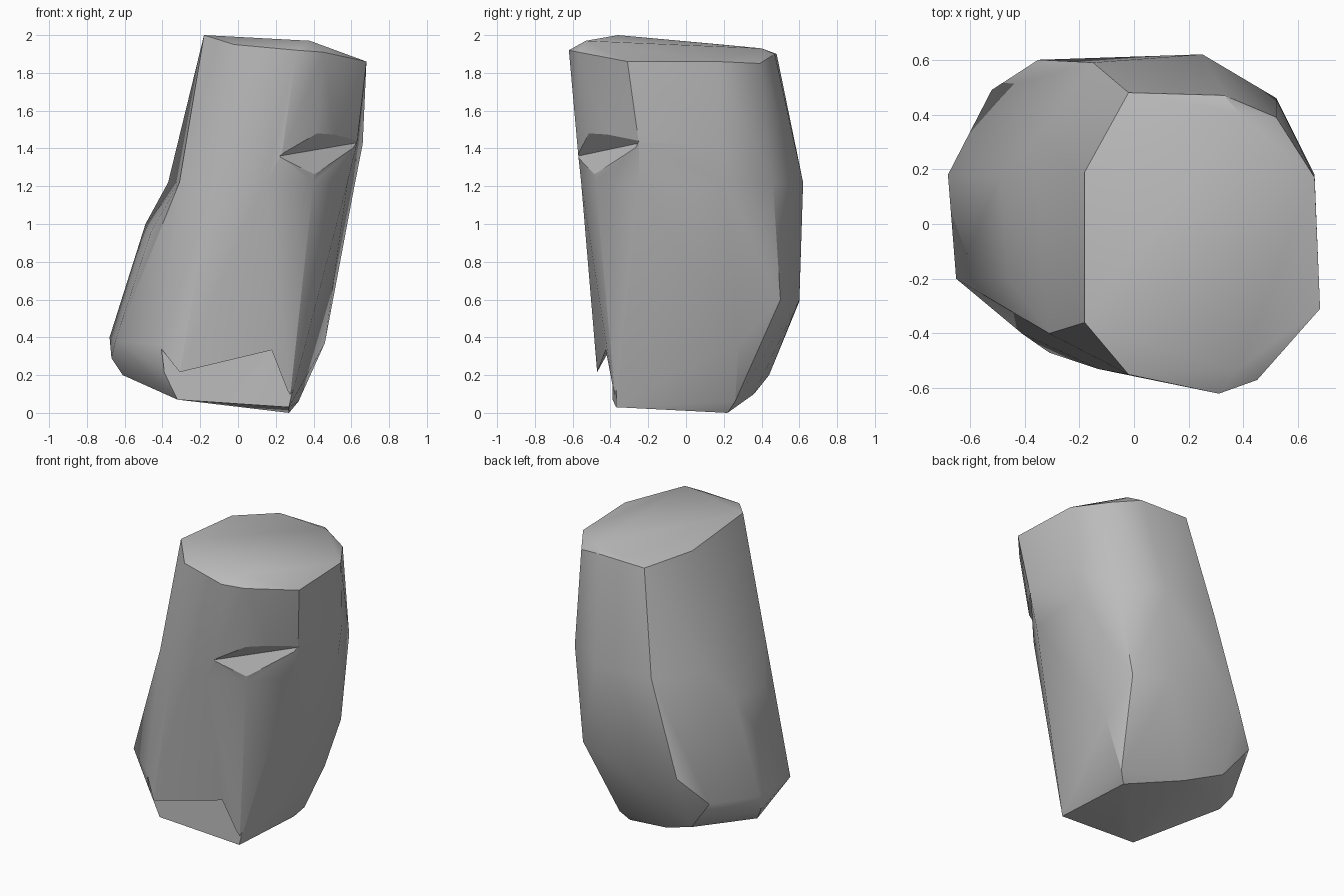
import bpy
import bmesh
from mathutils import Vector

default_cube = bpy.data.objects.get("Cube")
if default_cube:
    bpy.data.objects.remove(default_cube, do_unlink=True)

WAIST_HEIGHT = 1.22

# Corners of the flat, slightly tilted top, with its chipped front corner
top_rim = [
    (-.18, -.36, 2), (-.02, -.55, 1.95), (.31, -.62, 1.92), (.38, -.53, 1.97),
    (.45, -.57, 1.91), (.68, -.31, 1.86), (.66, .17, 1.86), (.52, .39, 1.85),
    (.39, .4, 1.93), (.33, .47, 1.9), (-.02, .48, 1.9), (-.18, .19, 1.95),
]
# Slight bulges on the upper right side
upper_bulges = [(.66, .18, 1.42), (.63, -.25, 1.43), (.23, -.57, 1.36)]

# Outline of the pinched waist where the upper and lower blocks meet
waist_outline = [
    (-.31, -.4), (-.37, .3), (-.15, .59), (.25, .62), (.52, .46),
    (.62, .2), (.58, -.25), (.4, -.48), (.15, -.555), (-.13, -.53),
]
# Swollen lower left shoulder, heel, back and right flank
lower_bulges = [
    (-.49, .17, 1), (-.46, -.2, .96),
    (-.68, .18, .4), (-.65, -.2, .38), (-.67, .15, .29), (-.52, .49, .42),
    (-.35, .6, .59), (.2, .6, .6), (.43, .5, .6), (.46, .28, .37),
    (-.41, -.4, .36), (-.31, -.47, .21), (.27, -.36, .46),
]
# Corners of the underside
base_rim = [
    (-.32, -.39, .07), (.27, -.37, .03), (.27, .22, 0), (.32, .26, .06),
    (-.1, .36, .1), (-.35, .44, .2), (-.61, .1, .2),
]


def add_hull(bm, points):
    """Wrap a convex skin around a set of points."""
    verts = [bm.verts.new(point) for point in points]
    result = bmesh.ops.convex_hull(bm, input=verts)
    unused = [item for item in result["geom_interior"]
              if isinstance(item, bmesh.types.BMVert)]
    bmesh.ops.delete(bm, geom=unused, context="VERTS")


def make_object(name, bm):
    """Turn a bmesh into a linked object with outward faces."""
    bmesh.ops.recalc_face_normals(bm, faces=bm.faces[:])
    mesh = bpy.data.meshes.new(name)
    bm.to_mesh(mesh)
    bm.free()
    obj = bpy.data.objects.new(name, mesh)
    bpy.context.collection.objects.link(obj)
    return obj


def select_only(obj):
    bpy.ops.object.select_all(action="DESELECT")
    obj.select_set(True)
    bpy.context.view_layer.objects.active = obj


def carve(target, name, points):
    """Cut a convex wedge out of the target."""
    bm = bmesh.new()
    add_hull(bm, points)
    cutter = make_object(name, bm)
    cutter.hide_render = True
    modifier = target.modifiers.new(name, "BOOLEAN")
    modifier.operation = "DIFFERENCE"
    modifier.solver = "EXACT"
    modifier.object = cutter
    select_only(target)
    bpy.ops.object.modifier_apply(modifier=modifier.name)
    bpy.data.objects.remove(cutter, do_unlink=True)


# Leaning boulder: two convex blocks joined at the waist
waist = [(x, y, WAIST_HEIGHT) for x, y in waist_outline]
bm = bmesh.new()
add_hull(bm, top_rim + upper_bulges + waist)
add_hull(bm, waist + lower_bulges + base_rim)
inner_faces = [face for face in bm.faces
               if all(abs(v.co.z - WAIST_HEIGHT) < 1e-4 for v in face.verts)]
bmesh.ops.delete(bm, geom=inner_faces, context="FACES")
bmesh.ops.remove_doubles(bm, verts=bm.verts[:], dist=1e-4)
boulder = make_object("boulder", bm)

# Wedge-shaped nick in the front right edge
nick_start = Vector((.22, -.57, 1.36))
nick_end = Vector((.63, -.24, 1.43))
nick_middle = (nick_start + nick_end) / 2
ledge = Vector((.4, -.48, 1.28))
overhang = Vector((.52, -.46, 1.52))
carve(boulder, "nick_cutter", [
    nick_start, nick_end,
    nick_middle.lerp(ledge, 3), nick_middle.lerp(overhang, 3),
])

# Broken-off slab at the front foot, leaving an overhanging edge
carve(boulder, "foot_chip_cutter", [
    (.29, -.355, .47), (-.41, -.385, .37), (-.31, -.73, -.27),
    (.29, -.375, -.1), (-.35, -.395, -.1),
])

# One stone colour, smooth facets with crisp breaks
stone = bpy.data.materials.new("grey_stone")
stone.use_nodes = True
stone_colour = (.5, .5, .5, 1)
stone.diffuse_color = stone_colour
stone.node_tree.nodes["Principled BSDF"].inputs["Base Color"].default_value = stone_colour
boulder.data.materials.clear()
boulder.data.materials.append(stone)
for polygon in boulder.data.polygons:
    polygon.material_index = 0
select_only(boulder)
bpy.ops.object.shade_smooth_by_angle()
